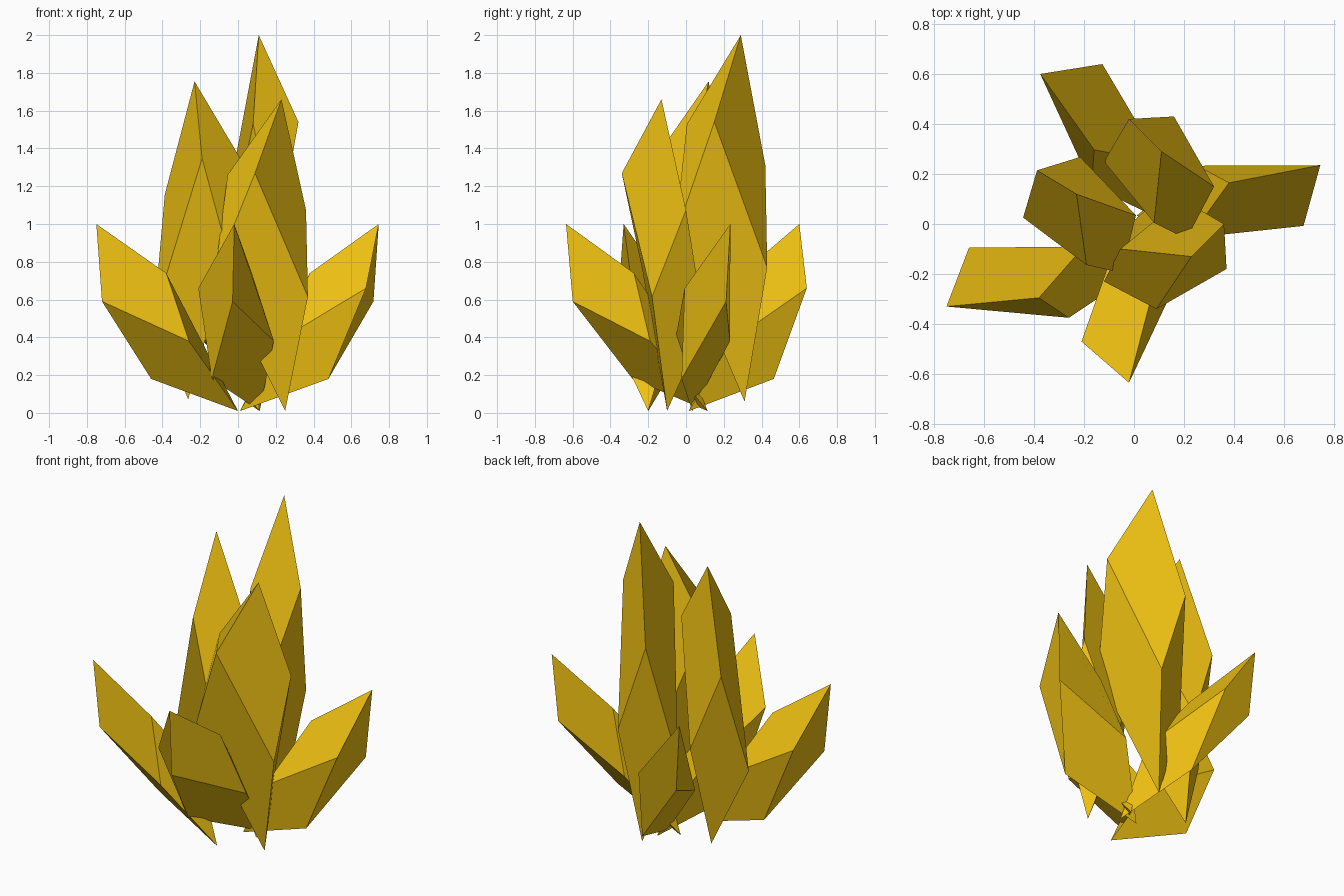
import bpy
from math import radians
from mathutils import Matrix, Vector

if "Cube" in bpy.data.objects:
    bpy.data.objects.remove(bpy.data.objects["Cube"])

gold = bpy.data.materials.new("amber")
gold.diffuse_color = (0.86, 0.53, 0.006, 1)
gold.use_nodes = True
gold.node_tree.nodes["Principled BSDF"].inputs["Base Color"].default_value = gold.diffuse_color

# Six-sided shard: tip 0, upper ring 1-3, lower ring 4-6, root 7
FACES = [(0, 1, 4, 2), (0, 2, 5, 3), (0, 3, 6, 1),
         (7, 5, 2, 4), (7, 6, 3, 5), (7, 4, 1, 6)]

# Corner offsets from the tip
TALL = [(0, 0, 0), (-.13, .13, -.69), (.21, -.14, -.46), (-.03, -.285, -.47),
        (.05, .14, -1.23), (.10, -.35, -1.07), (-.23, -.04, -1.42), (-.03, .02, -1.94)]
SMALL = [(0, 0, 0), (.03, .02, -.41), (.37, .035, -.26), (.09, .235, -.34),
         (.49, -.045, -.62), (.55, .24, -.615), (.29, .232, -.82), (.75, .13, -.99)]


def shard(name, shape, tip, turn, stretch=1.0):
    m = (Matrix.Translation(tip) @ Matrix.Rotation(radians(turn), 4, 'Z')
         @ Matrix.Diagonal((1, 1, stretch, 1)))
    pts = [m @ Vector(p) for p in shape]
    centre = sum(pts, Vector()) / len(pts)
    # wind every face outwards
    faces = []
    for f in FACES:
        a, b, c, d = (pts[i] for i in f)
        n = (c - a).cross(d - b)
        faces.append(f if n.dot((a + b + c + d) / 4 - centre) > 0 else f[::-1])
    me = bpy.data.meshes.new(name)
    me.from_pydata(pts, [], faces)
    me.materials.append(gold)
    bpy.context.collection.objects.link(bpy.data.objects.new(name, me))


# Tall central crystals
shard("tall_crystal_back", TALL, (.11, .29, 2.0), 0)
shard("tall_crystal_left", TALL, (-.23, .12, 1.755), 14, .868)
shard("tall_crystal_right", TALL, (.23, -.13, 1.66), -90, .85)

# Short leaning crystals around the base
shard("short_crystal_left", SMALL, (-.75, -.33, 1), 0)
shard("short_crystal_front", SMALL, (-.02, -.635, 1), 70)
shard("short_crystal_right", SMALL, (.745, .235, 1), 185.5)
shard("short_crystal_back", SMALL, (-.375, .6, 1), 300)
